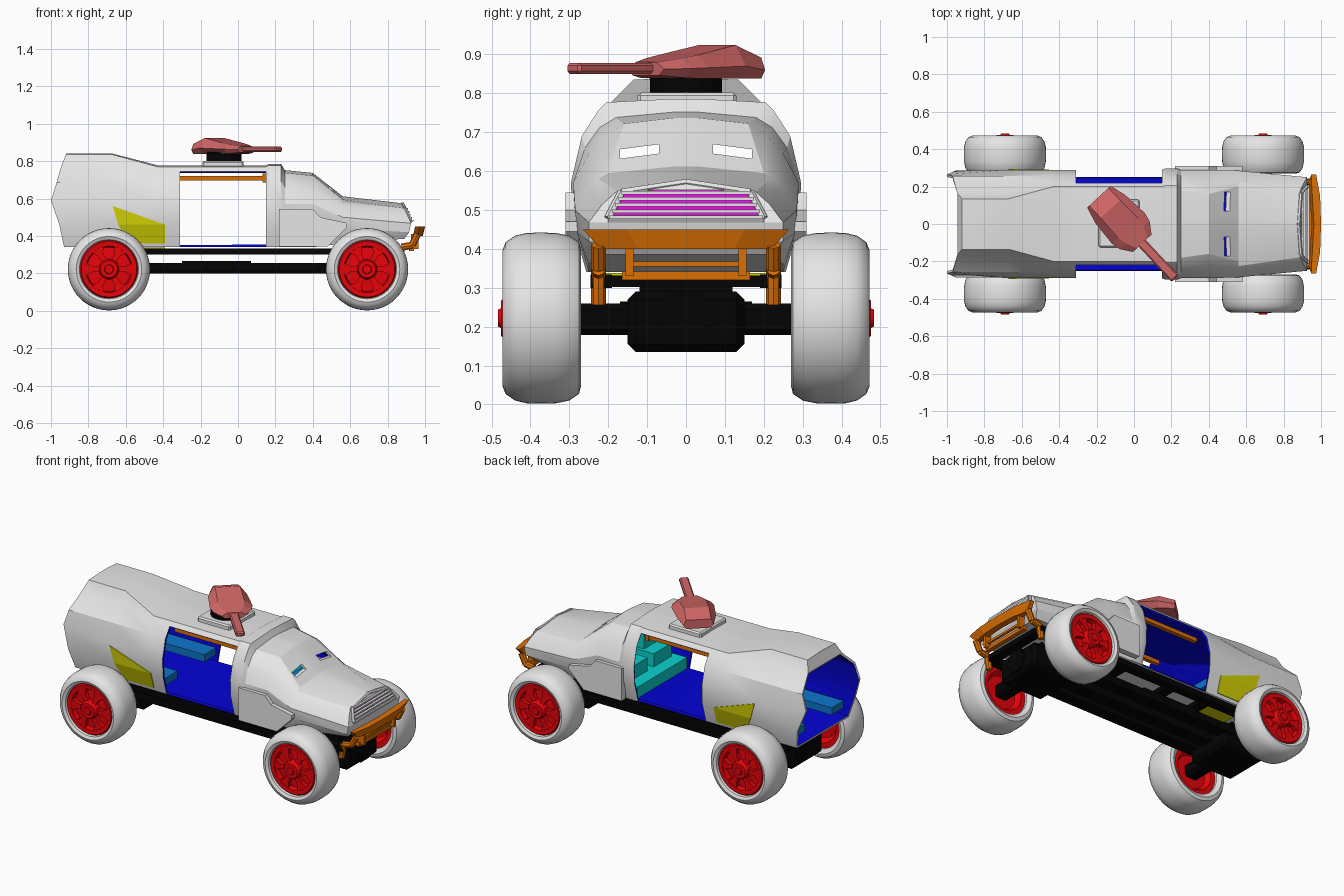
import bpy, bmesh
from math import sin, cos, pi, radians
from mathutils import Vector, Matrix

default_cube = bpy.data.objects.get("Cube")
if default_cube:
    bpy.data.objects.remove(default_cube, do_unlink=True)


def material(name, *colour):
    mat = bpy.data.materials.new(name)
    mat.use_nodes = True
    mat.diffuse_color = (*colour, 1)
    mat.node_tree.nodes["Principled BSDF"].inputs["Base Color"].default_value = (*colour, 1)
    return mat


grey = material("light_grey", .79, .79, .79)
black = material("black", .001, .001, .001)
red = material("red", .83, .001, .003)
orange = material("orange", .72, .16, .001)
yellow = material("yellow", .65, .64, .001)
blue = material("deep_blue", .001, .001, .68)
sky = material("sky_blue", .004, .18, .6)
cyan = material("cyan", .003, .64, .62)
magenta = material("magenta", .75, .002, .75)
rose = material("rose", .64, .135, .135)


def build(name, mats, verts, faces, recalc=True):
    """Make a mesh object from points and faces."""
    bm = bmesh.new()
    points = [bm.verts.new(v) for v in verts]
    for face in faces:
        bm.faces.new([points[i] for i in face])
    if recalc:
        bmesh.ops.remove_doubles(bm, verts=bm.verts, dist=1e-5)
        bmesh.ops.recalc_face_normals(bm, faces=bm.faces)
    mesh = bpy.data.meshes.new(name)
    bm.to_mesh(mesh)
    bm.free()
    obj = bpy.data.objects.new(name, mesh)
    bpy.context.collection.objects.link(obj)
    for mat in mats:
        mesh.materials.append(mat)
    return obj


def prism(name, mat, points, offset):
    """Extrude a planar outline along an offset vector."""
    n = len(points)
    top = [Vector(p) + Vector(offset) for p in points]
    sides = [(i, (i + 1) % n, (i + 1) % n + n, i + n) for i in range(n)]
    return build(name, [mat], list(points) + top,
                 [range(n)[::-1], range(n, 2 * n)] + sides)


def box(name, mat, lo, hi, bevel=0):
    (a, b, c), (d, e, f) = lo, hi
    obj = prism(name, mat, [(a, b, c), (d, b, c), (d, e, c), (a, e, c)], (0, 0, f - c))
    if bevel:
        bm = bmesh.new()
        bm.from_mesh(obj.data)
        bmesh.ops.bevel(bm, geom=bm.edges[:], offset=bevel, segments=1, affect='EDGES')
        bm.to_mesh(obj.data)
        bm.free()
    return obj


def loft(name, mats, sections, start_strips=9, skip=lambda s, j: False):
    """Skin half sections, listed bottom to top, mirrored across y."""
    rings = [list(s) + [(x, -y, z) for x, y, z in reversed(s)] for s in sections]
    n, last = len(rings[0]), len(rings) - 1
    faces = [(s * n + j, s * n + (j + 1) % n, (s + 1) * n + (j + 1) % n, (s + 1) * n + j)
             for s in range(last) for j in range(n) if not skip(s, j)]
    strips = [(j, j + 1, n - 2 - j, n - 1 - j) for j in range(n // 2 - 1)]
    faces += [f[::-1] for f in strips[-start_strips:]]
    faces += [tuple(last * n + i for i in f) for f in strips]
    return build(name, mats, sum(rings, []), faces, recalc=False)


def station(x, half):
    return [(x, y, z) for y, z in half]


def activate(obj):
    bpy.ops.object.select_all(action='DESELECT')
    obj.select_set(True)
    bpy.context.view_layer.objects.active = obj


def smooth(obj, angle):
    activate(obj)
    bpy.ops.object.shade_smooth_by_angle(angle=radians(angle))


def lathe(name, mat, profile, centre, side, closed, steps=40):
    """Turn (radius, y) points around a wheel axle."""
    n = len(profile)
    verts = [(centre[0] + r * cos(2 * pi * k / steps), side * y,
              centre[1] + r * sin(2 * pi * k / steps))
             for k in range(steps) for r, y in profile]
    faces = [(k * n + j, k * n + (j + 1) % n,
              (k + 1) % steps * n + (j + 1) % n, (k + 1) % steps * n + j)
             for k in range(steps) for j in range(n if closed else n - 1)]
    smooth(build(name, [mat], verts, faces), 40)


def rod(name, mat, start, end, radius, sides=8):
    start, end = Vector(start), Vector(end)
    turn = (end - start).to_track_quat('Z', 'Y')
    ring = [start + turn @ Vector((radius * cos(2 * pi * k / sides),
                                   radius * sin(2 * pi * k / sides), 0)) for k in range(sides)]
    prism(name, mat, ring, end - start)


# Hollow body shell: open tail under a visor, door gaps, stepped cab, capped nose
low = [(.25, .34), (.285, .46), (.29, .57)]
mid = low + [(.262, .685), (.22, .745), (.2, .77), (.03, .778)]
collar = [(.256, .34), (.291, .46), (.296, .57), (.268, .69), (.225, .757),
          (.205, .777), (.03, .786)]
hump = low + [(.257, .685), (.165, .772), (.135, .835), (.03, .84)]
cab = low + [(.26, .66), (.222, .712), (.18, .738), (.03, .752)]
brow = low + [(.25, .645), (.205, .695), (.16, .722), (.03, .737)]
cowl = [(.25, .36), (.28, .44), (.285, .5), (.255, .555), (.225, .58), (.2, .595), (.03, .612)]
tail = [(x, y, z) for x, (y, z) in zip((-.93, -.955, -1, -.97, -.945, -.92, -.92), hump)]
tail[2] = (-1, .265, .59)
nose = [(.89, .21, .385), (.915, .25, .42), (.925, .25, .468), (.905, .215, .515),
        (.888, .178, .548), (.882, .1, .56), (.876, .01, .575)]
sections = [tail, station(-.67, hump), station(-.43, mid), station(-.31, mid),
            station(.15, mid), station(.165, collar), station(.23, collar), station(.25, cab),
            station(.4, brow), station(.56, cowl), nose]
body = loft("body_shell", [grey, blue], sections, start_strips=2,
            skip=lambda s, j: s == 3 and (j < 4 or 8 < j < 13))
activate(body)
wall = body.modifiers.new("wall", 'SOLIDIFY')
wall.thickness, wall.offset = .014, -1
wall.material_offset = wall.material_offset_rim = 1
bpy.ops.object.modifier_apply(modifier="wall")
for face in body.data.polygons:  # grey rim round the tail opening
    if face.center.x < -.9 and face.normal.x < -.5:
        face.material_index = 0
for side in (-1, 1):  # slanted windscreen slits
    cutter = prism("slit_cutter", grey, [(.43, side * y, z) for y, z in
                   ((.07, .645), (.17, .632), (.17, .656), (.07, .669))], (.14, 0, 0))
    cutter.hide_render = True
    activate(body)
    slit = body.modifiers.new("slit", 'BOOLEAN')
    slit.operation, slit.solver, slit.object = 'DIFFERENCE', 'EXACT', cutter
    bpy.ops.object.modifier_apply(modifier="slit")
    bpy.data.objects.remove(cutter, do_unlink=True)
smooth(body, 22)

# Grille: magenta backing, deep slats and frame on the sloped nose
def grille_x(z):
    return .89 + (.548 - z) * .474


outline = [(grille_x(z), y, z) for y, z in
           ((-.2, .478), (.2, .478), (.165, .545), (0, .57), (-.165, .545))]
prism("grille_backing", magenta, outline, (.004, 0, .002))
for k in range(5):
    z = .481 + .016 * k
    half = .2 - (z - .478) / 2
    box("grille_slat", grey, (grille_x(z) - .006, -half, z - .0045),
        (grille_x(z) + .017, half, z + .0045))
prism("grille_peak", grey, [(grille_x(z) + .005, y, z) for y, z in
      ((-.1, .552), (.1, .552), (0, .567))], (.006, 0, 0))
for start, end in zip(outline, outline[1:] + outline[:1]):
    rod("grille_frame", grey, start, end, .011, 6)

# Bumper with a curved, undercut beam and a lower frame
beam = prism("bumper_beam", orange,
             [(.947, -.265, .4), (.974, -.265, .4), (.995, -.15, .4), (1, 0, .4),
              (.995, .15, .4), (.974, .265, .4), (.947, .265, .4), (.962, 0, .4)], (0, 0, .05))
for v in beam.data.vertices:
    if v.co.z < .42:
        v.co.x -= .012
        v.co.y *= .83
box("bumper_lower_bar", orange, (.915, -.165, .32), (.942, .165, .342))
box("bumper_middle_bar", orange, (.935, -.15, .355), (.95, .15, .368))

# Parts repeated on both sides
for side, where in ((-1, "front"), (1, "back")):
    def pair(name, mat, x, y, z):
        y = sorted((side * y[0], side * y[1]))
        box(f"{where}_{name}", mat, (x[0], y[0], z[0]), (x[1], y[1], z[1]))

    prism(f"{where}_fender", grey,
          [(x, side * .275, z) for x, z in
           ((.22, .345), (.22, .545), (.4, .545), (.44, .5), (.58, .47), (.58, .445), (.48, .345))],
          (0, side * .035, 0))
    for points in (((-.67, .56, .2865), (-.64, .46, .282), (-.39, .46, .282)),
                   ((-.64, .46, .282), (-.59, .36, .253), (-.39, .36, .253), (-.39, .46, .282))):
        prism(f"{where}_side_panel", yellow, [(x, side * y, z) for x, z, y in points],
              (0, side * .007, 0))
    pair("door_rail", orange, (-.31, .15), (.15, .175), (.696, .72))
    pair("door_rail_end", orange, (.13, .15), (.15, .178), (.685, .735))
    pair("bench", sky, (-.9, -.32), (.13, .245), (.39, .435))
    pair("seat_cushion", cyan, (.24, .45), (.03, .2), (.42, .5))
    pair("seat_back", cyan, (.32, .4), (.05, .18), (.5, .6))
    pair("upper_chassis_rail", black, (-.86, .88), (.19, .245), (.3, .334))
    pair("lower_chassis_rail", black, (-.6, .6), (.09, .17), (.21, .255))
    pair("bumper_upright", orange, (.925, .965), (.135, .155), (.33, .41))
    bracket = [(.96, side * .225, .41), (.93, side * .225, .35),
               (.875, side * .225, .34), (.862, side * .225, .258)]
    for start, end in zip(bracket, bracket[1:]):
        rod(f"{where}_bumper_bracket", orange, start, end, .019)

    # Wheels: rounded tyre, dished rim and spokes
    for x, end in ((-.69, "right"), (.69, "left")):
        label, centre = f"{where}_{end}", (x, .222)
        lathe(label + "_tyre", grey,
              [(.15, .285), (.175, .27), (.195, .275), (.212, .3), (.219, .335), (.22, .375),
               (.219, .41), (.212, .44), (.195, .464), (.175, .472), (.158, .464), (.15, .43)],
              centre, side, True, 48)
        lathe(label + "_rim", red,
              [(0, .483), (.022, .483), (.025, .476), (.045, .476), (.052, .468), (.054, .43),
               (.118, .425), (.124, .456), (.148, .458), (.158, .445), (.158, .3), (.12, .3),
               (.1, .33), (0, .33)], centre, side, False)
        for k in range(6):
            turn = Matrix.Rotation(k * pi / 3, 3, 'Y')
            prism(label + "_spoke", red,
                  [turn @ Vector(p) + Vector((x, side * .42, centre[1])) for p in
                   ((.04, 0, -.014), (.09, 0, -.016), (.128, 0, -.04),
                    (.128, 0, .04), (.09, 0, .016), (.04, 0, .014))],
                  (0, side * .033, 0))

# Stepped cabin block, console and chassis
box("seat_base", cyan, (.16, -.24, .352), (.45, .24, .42))
box("cabin_console", sky, (.41, -.1, .42), (.46, .06, .59))
box("tank_underside", yellow, (-.6, -.235, .331), (-.39, .235, .338))
box("drive_spine", black, (-.6, -.04, .2), (.6, .04, .25))
box("skid_plate", black, (-.3, -.17, .25), (.07, .17, .265))
for x in (-.8, -.35, -.1, .25, .6, .86):
    box("chassis_cross_member", black, (x - .03, -.2, .302), (x + .03, .2, .332))
for x in (-.69, .69):
    box("axle_housing", black, (x - .14, -.15, .135), (x + .16, .15, .29), .02)
    box("axle_beam", black, (x - .045, -.34, .178), (x + .045, .34, .26), .015)
    box("axle_mount", black, (x - .08, -.12, .27), (x + .08, .12, .32))
rod("housing_cover", black, (.84, 0, .218), (.862, 0, .218), .075, 6)

# Roof turret, turned toward the front
box("turret_base", grey, (-.19, -.125, .765), (.03, .13, .802), .008)
rod("turret_ring", black, (-.075, 0, .8), (-.075, 0, .85), .093, 16)
gun = [loft("turret_body", [rose],
            [station(-.18, [(.07, .838), (.085, .86), (.07, .892)]),
             station(-.09, [(.085, .838), (.11, .87), (.07, .924)]),
             station(.05, [(.085, .838), (.12, .866), (.075, .898)]),
             station(.1, [(.085, .84), (.11, .864), (.065, .89)]),
             station(.16, [(.05, .846), (.068, .862), (.04, .88)])]),
       box("turret_barrel", rose, (.14, -.026, .85), (.418, .026, .878), .007)]
for part in gun:
    part.location = (-.065, .014, 0)
    part.rotation_euler.z = radians(-47)
